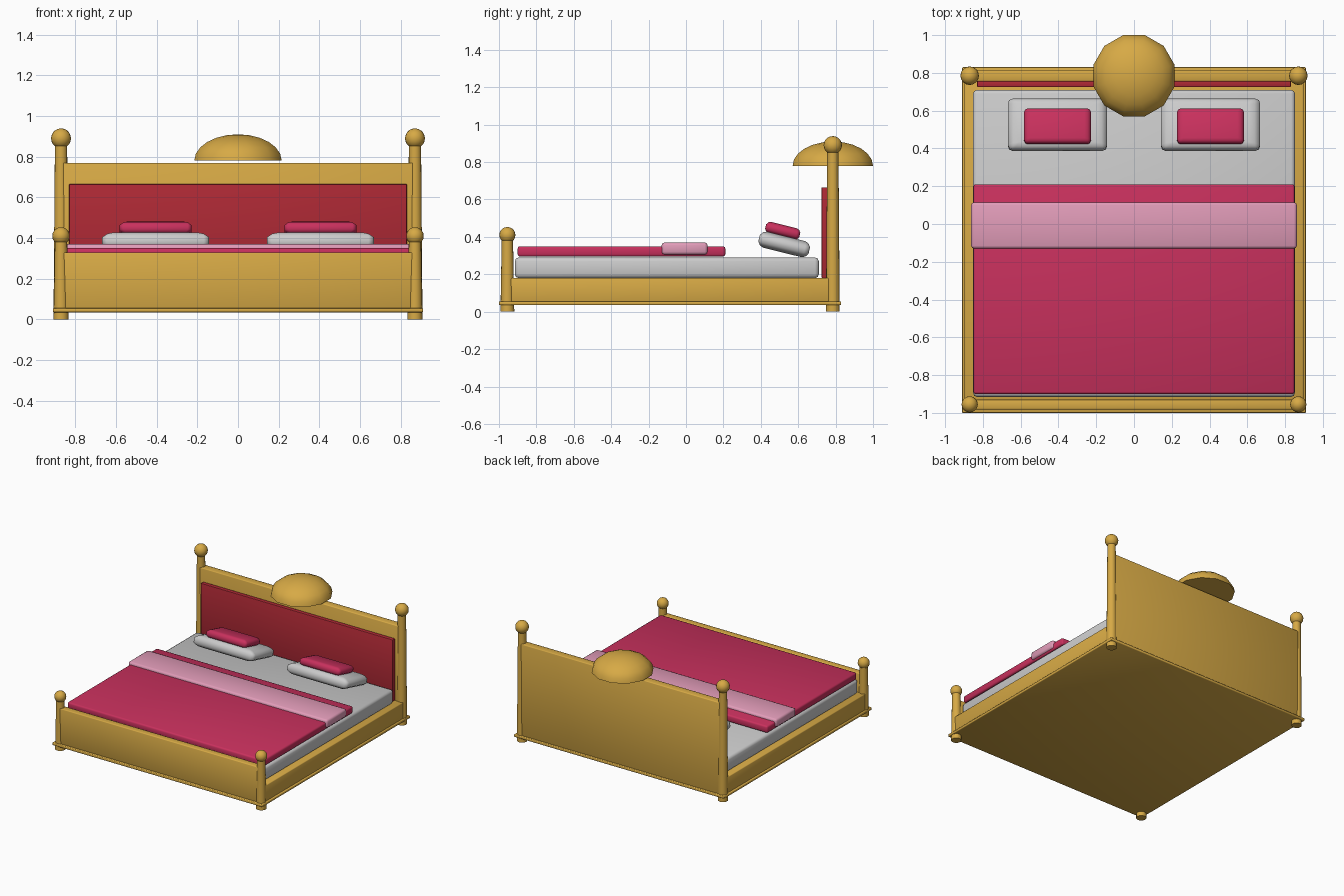
import bpy, math

if "Cube" in bpy.data.objects:
    bpy.data.objects.remove(bpy.data.objects["Cube"])

def material(name, rgb):
    m = bpy.data.materials.new(name)
    m.diffuse_color = (*rgb, 1)
    m.use_nodes = True
    m.node_tree.nodes["Principled BSDF"].inputs["Base Color"].default_value = m.diffuse_color
    return m

GOLD = material("gold", (0.68, 0.40, 0.06))
RED = material("red", (0.42, 0.022, 0.035))
CRIMSON = material("crimson", (0.58, 0.03, 0.11))
PINK = material("pink", (0.75, 0.33, 0.48))
WHITE = material("white", (0.80, 0.80, 0.78))

def finish(name, mat):
    ob = bpy.context.object
    ob.name = name
    ob.data.materials.append(mat)
    bpy.ops.object.shade_smooth_by_angle(angle=math.radians(50))
    return ob

def box(name, mat, x, y, z, bevel=0.0, segments=2, tilt=0.0):
    """Bevelled box from (min, max) ranges, tilted about x."""
    bpy.ops.mesh.primitive_cube_add(size=1)
    ob = bpy.context.object
    ob.scale = [r[1] - r[0] for r in (x, y, z)]
    bpy.ops.object.transform_apply(location=False, rotation=False, scale=True)
    ob.location = [(r[0] + r[1]) / 2 for r in (x, y, z)]
    ob.rotation_euler.x = math.radians(tilt)
    if bevel:
        m = ob.modifiers.new("bevel", "BEVEL")
        m.width, m.segments = bevel, segments
        bpy.ops.object.modifier_apply(modifier=m.name)
    return finish(name, mat)

def cushion(name, mat, cx, cy, cz, w, d, h, tilt, inset):
    """Pillow: box whose top and bottom taper in from a fuller middle."""
    ob = box(name, mat, (cx - w/2, cx + w/2), (cy - d/2, cy + d/2), (cz - h/2, cz + h/2),
             h * 0.3, 2, tilt)
    for v in ob.data.vertices:
        t = abs(v.co.z) / (h / 2)
        v.co.x *= 1 - inset * t * t
        v.co.y *= 1 - 0.08 * t * t
    return ob

def post(name, x, y, top, ball_z, ball_r):
    bpy.ops.mesh.primitive_cone_add(vertices=16, radius1=0.037, radius2=0.030,
                                    depth=top, location=(x, y, top / 2))
    finish(name, GOLD)
    bpy.ops.mesh.primitive_uv_sphere_add(segments=16, ring_count=10, radius=ball_r,
                                         location=(x, y, ball_z))
    finish(name + "_finial", GOLD)

# Frame
box("base_plinth", GOLD, (-0.91, 0.91), (-1.0, 0.83), (0.035, 0.055), 0.005)
box("bed_frame", GOLD, (-0.897, 0.897), (-0.97, 0.80), (0.05, 0.18), 0.006)
box("footboard", GOLD, (-0.87, 0.87), (-0.982, -0.93), (0.05, 0.33), 0.006)
box("headboard", GOLD, (-0.86, 0.86), (0.755, 0.815), (0.05, 0.77), 0.006)
box("headboard_panel", RED, (-0.83, 0.83), (0.725, 0.757), (0.18, 0.665), 0.004)

# Posts with ball finials
for side, sx in (("left", -1), ("right", 1)):
    post("front_post_" + side, sx * 0.87, -0.955, 0.40, 0.41, 0.043)
    post("back_post_" + side, sx * 0.87, 0.785, 0.87, 0.89, 0.049)

# Headboard dome, a half dome closed underneath
bpy.ops.mesh.primitive_uv_sphere_add(segments=12, ring_count=12, radius=1)
dome = bpy.context.object
for v in dome.data.vertices:
    a = math.atan2(v.co.y, v.co.x) + math.pi / 12
    r = math.hypot(v.co.x, v.co.y) * 0.2225
    v.co = (r * math.cos(a), r * math.sin(a), max(v.co.z, 0) * 0.13)
dome.location = (0, 0.785, 0.78)
finish("headboard_dome", GOLD)

# Bedding
box("mattress", WHITE, (-0.852, 0.852), (-0.915, 0.71), (0.18, 0.29), 0.02)
box("blanket", CRIMSON, (-0.85, 0.85), (-0.90, 0.21), (0.295, 0.35), 0.012)
box("blanket_band", PINK, (-0.862, 0.862), (-0.13, 0.115), (0.305, 0.37), 0.015)

# Pillows and small cushions
for side, sx in (("left", -1), ("right", 1)):
    cushion("pillow_" + side, WHITE, sx * 0.405, 0.525, 0.36, 0.54, 0.28, 0.088, -14, 0.16)
    cushion("cushion_" + side, CRIMSON, sx * 0.405, 0.517, 0.433, 0.36, 0.19, 0.062, -14, 0.12)
